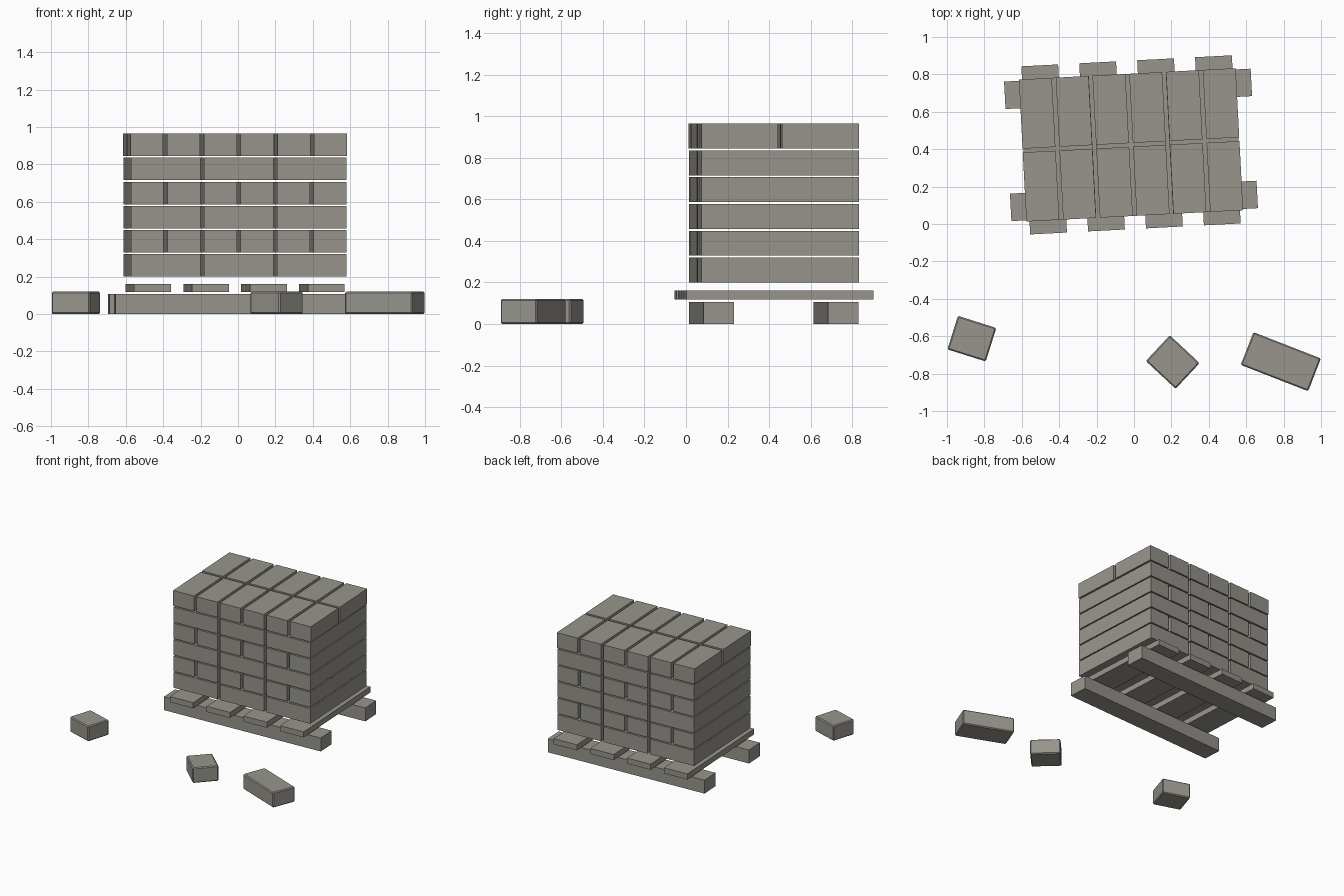
import bpy, bmesh, math
from mathutils import Matrix

if "Cube" in bpy.data.objects:
    bpy.data.objects.remove(bpy.data.objects["Cube"])

stone = bpy.data.materials.new("warm_grey")
stone.diffuse_color = (0.31, 0.30, 0.265, 1)
stone.use_nodes = True
stone.node_tree.nodes["Principled BSDF"].inputs["Base Color"].default_value = stone.diffuse_color


def make(name, boxes, loc, angle, bevel=0):
    """One object from boxes given as (centre, size), turned about z."""
    bm = bmesh.new()
    for c, s in boxes:
        bmesh.ops.create_cube(bm, size=1, matrix=Matrix.Translation(c) @ Matrix.Diagonal((*s, 1)))
    me = bpy.data.meshes.new(name)
    bm.to_mesh(me)
    bm.free()
    me.materials.append(stone)
    ob = bpy.data.objects.new(name, me)
    bpy.context.collection.objects.link(ob)
    ob.location = loc
    ob.rotation_euler.z = math.radians(angle)
    if bevel:
        m = ob.modifiers.new("worn_edges", 'BEVEL')
        m.width = bevel
        m.segments = 1
    return ob


CENTRE, TURN = (-0.016, 0.423, 0), 3

# pallet: two runners and four deck slats
make("pallet_runners", [((0, y, 0.053), (1.32, 0.147, 0.106)) for y in (-0.3, 0.3)], CENTRE, TURN)
make("pallet_slats", [((-0.465 + 0.31 * i, 0, 0.139), (0.197, 0.9, 0.044)) for i in range(4)],
     CENTRE, TURN)

# brick courses: 3 wide blocks alternate with 6 narrow ones
GAP, DEPTH, HEIGHT = 0.021, 0.76, 0.12
for row in range(6):
    n = 6 if row % 2 else 3
    top = row == 5
    width = 1.16 if top else 1.152
    pitch = (width + GAP) / n
    z = 0.2 + 0.129 * row + HEIGHT / 2
    # only the top course is split front to back
    lengths = [(-0.195, 0.37), (0.195, 0.37)] if top else [(0, DEPTH)]
    boxes = [(((i - (n - 1) / 2) * pitch, y, z), (pitch - GAP, d, HEIGHT))
             for i in range(n) for y, d in lengths]
    make(f"brick_course_{row + 1}", boxes, CENTRE, TURN)

# loose bricks on the ground: two halves and one whole
for name, x, y, length, angle in (("half_brick_left", -0.867, -0.613, 0.215, -17.5),
                                  ("half_brick_middle", 0.207, -0.738, 0.218, -43),
                                  ("whole_brick", 0.785, -0.736, 0.387, -21.3)):
    make(name, [((0, 0, 0.06), (length, 0.188, 0.12))], (x, y, 0), angle, 0.007)
